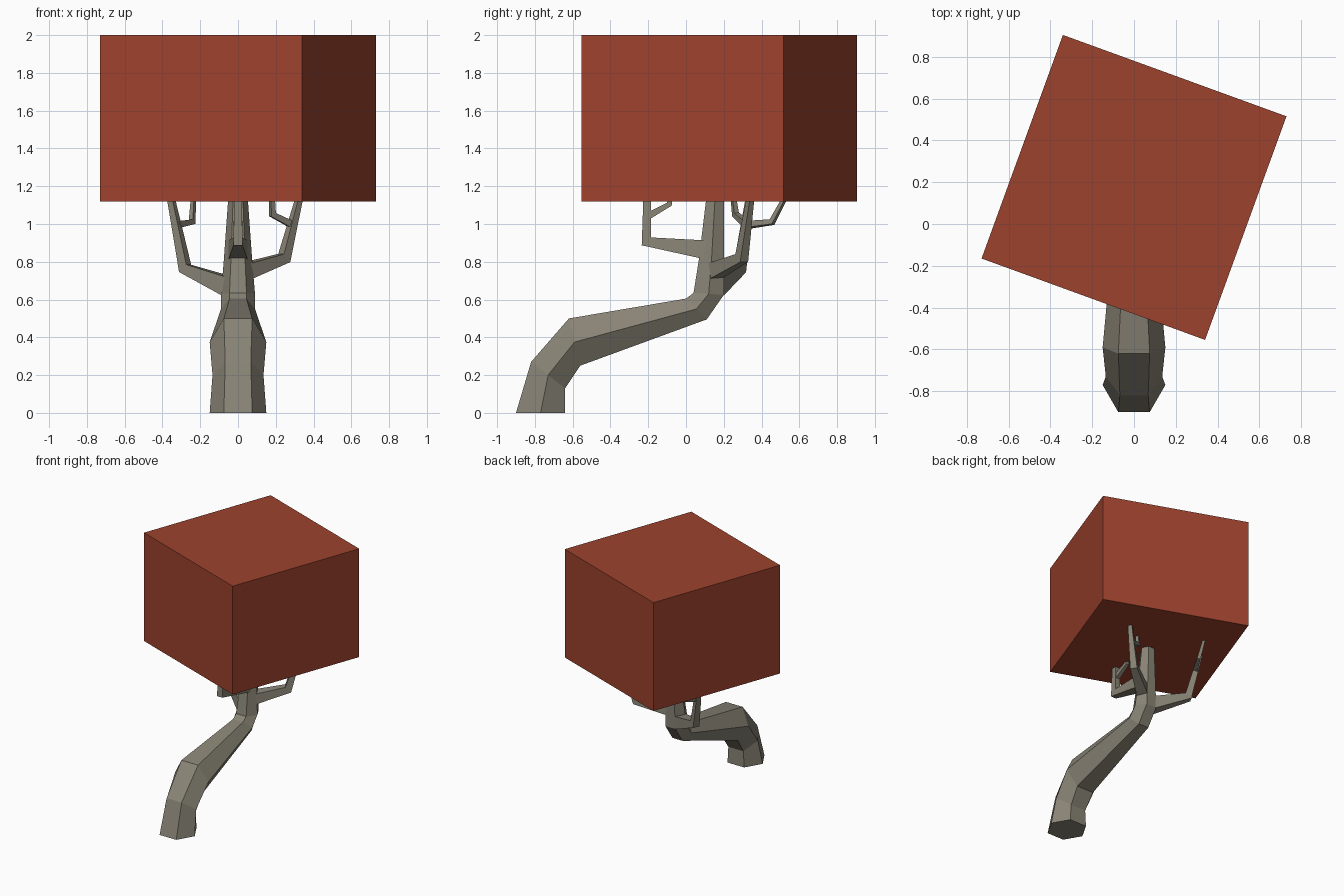
import bpy, bmesh, math
from mathutils import Vector

if "Cube" in bpy.data.objects:
    bpy.data.objects.remove(bpy.data.objects["Cube"])


def material(name, rgb):
    m = bpy.data.materials.new(name)
    m.diffuse_color = (*rgb, 1)
    m.use_nodes = True
    m.node_tree.nodes["Principled BSDF"].inputs["Base Color"].default_value = m.diffuse_color
    return m


BARK = material("bark", (0.25, 0.23, 0.18))
LEAF = material("foliage", (0.34, 0.055, 0.027))


def loft(name, rings, mat):
    """Skin a list of point rings and cap both ends."""
    bm = bmesh.new()
    vs = [[bm.verts.new(p) for p in r] for r in rings]
    n = len(rings[0])
    for a, b in zip(vs, vs[1:]):
        for i in range(n):
            j = (i + 1) % n
            bm.faces.new((a[i], a[j], b[j], b[i]))
    bm.faces.new(vs[0][::-1])
    bm.faces.new(vs[-1])
    bmesh.ops.recalc_face_normals(bm, faces=bm.faces)
    me = bpy.data.meshes.new(name)
    bm.to_mesh(me)
    bm.free()
    ob = bpy.data.objects.new(name, me)
    ob.data.materials.append(mat)
    bpy.context.collection.objects.link(ob)
    return ob


def hex_ring(y, z, w, dy, dz):
    """Hexagon across x; (dy, dz) points from the centre to the back edge."""
    pts = []
    for k in range(6):
        a = math.radians(60 * k)
        s = math.sin(a) / math.sin(math.radians(60))
        pts.append(Vector((w * math.cos(a), y + s * dy, z + s * dz)))
    return pts


def limb(name, path, radii):
    """Four-sided mitred branch, square to the plane it bends in."""
    p = [Vector(q) for q in path]
    d = [(b - a).normalized() for a, b in zip(p, p[1:])]
    n = d[0].cross(d[1]).normalized()
    rings = []
    for i, (c, r) in enumerate(zip(p, radii)):
        a, b = d[max(i - 1, 0)], d[min(i, len(d) - 1)]
        t = (a + b).normalized()
        v = t.cross(n).normalized() * r / max(t.dot(a), 0.5)
        u = n * r
        rings.append([c + u + v, c - u + v, c - u - v, c + u - v])
    return loft(name, rings, BARK)


# Bent hexagonal trunk
loft("trunk", [hex_ring(*r) for r in (
    (-0.77, 0.00, 0.15, 0.13, 0.00),
    (-0.73, 0.20, 0.135, 0.09, -0.07),
    (-0.59, 0.375, 0.15, 0.03, -0.125),
    (0.055, 0.55, 0.09, 0.055, -0.055),
    (0.12, 0.63, 0.09, 0.08, -0.005),
    (0.135, 0.81, 0.075, 0.067, 0.00),
    (0.155, 1.16, 0.05, 0.045, 0.00))], BARK)

# Front branch and its twig
limb("front_branch", [(0, 0.13, 0.86), (0, -0.21, 0.908), (0, -0.205, 1.16)],
     (0.052, 0.024, 0.02))
limb("front_twig", [(0, -0.195, 1.045), (0, -0.088, 1.105), (0, -0.08, 1.16)],
     (0.018, 0.013, 0.012))

# Left branch and its twig
limb("left_branch", [(-0.05, 0.15, 0.67), (-0.28, 0.285, 0.765), (-0.36, 0.34, 1.16)],
     (0.05, 0.026, 0.015))
limb("left_twig", [(-0.32, 0.32, 0.995), (-0.243, 0.455, 1.01), (-0.235, 0.53, 1.15)],
     (0.018, 0.013, 0.010))

# Right branch and its twig
limb("right_branch", [(0.04, 0.15, 0.75), (0.245, 0.295, 0.82), (0.33, 0.345, 1.16)],
     (0.042, 0.026, 0.014))
limb("right_twig", [(0.28, 0.32, 1.0), (0.182, 0.262, 1.05), (0.18, 0.25, 1.15)],
     (0.018, 0.014, 0.011))

# Turned foliage block
h = 0.569
corners = [(math.radians(25 + 90 * k), h * math.sqrt(2)) for k in range(4)]
loft("foliage", [[Vector((r * math.cos(a), 0.175 + r * math.sin(a), z))
                  for a, r in corners] for z in (1.12, 2.0)], LEAF)
